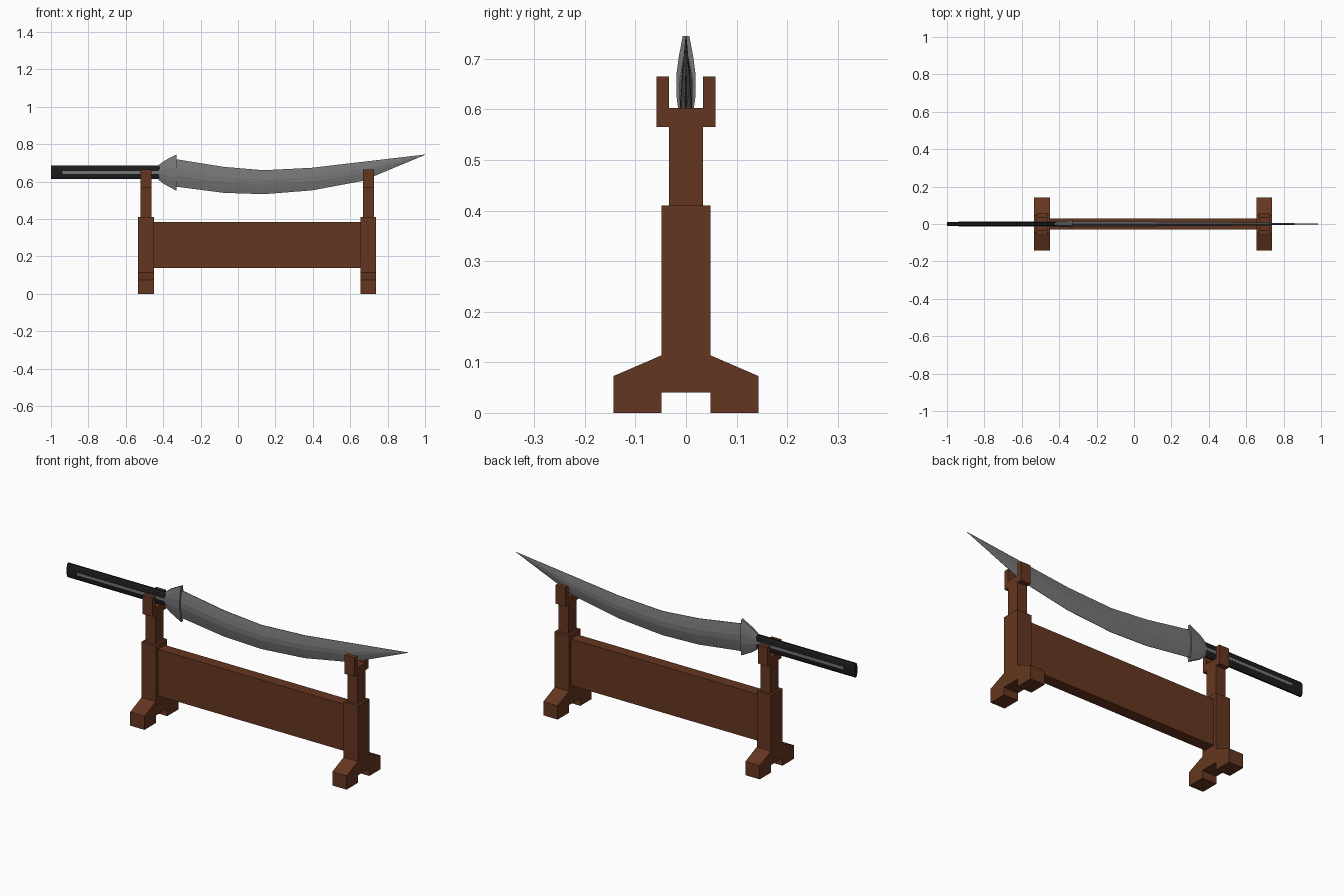
import bpy

if "Cube" in bpy.data.objects:
    bpy.data.objects.remove(bpy.data.objects["Cube"])


def material(name, rgb):
    m = bpy.data.materials.new(name)
    m.diffuse_color = (*rgb, 1)
    m.use_nodes = True
    m.node_tree.nodes["Principled BSDF"].inputs["Base Color"].default_value = m.diffuse_color
    return m


WOOD = material("brown_wood", (0.13, 0.037, 0.014))
STEEL = material("grey_steel", (0.18, 0.18, 0.18))
BLACK = material("black_grip", (0.012, 0.012, 0.012))


def make(name, verts, faces, mat):
    me = bpy.data.meshes.new(name)
    me.from_pydata(verts, [], faces)
    me.materials.append(mat)
    ob = bpy.data.objects.new(name, me)
    bpy.context.collection.objects.link(ob)
    return ob


def loft(name, rings, mat):
    """Skin a list of equal-length vertex rings and cap both ends."""
    n = len(rings[0])
    verts = [v for r in rings for v in r]
    faces = [tuple(range(n))[::-1], tuple(range(len(verts) - n, len(verts)))]
    for k in range(len(rings) - 1):
        for i in range(n):
            j = (i + 1) % n
            faces.append((k * n + i, k * n + j, (k + 1) * n + j, (k + 1) * n + i))
    return make(name, verts, faces, mat)


def mirrored(half):
    """Close a half outline (y > 0) with its mirror image."""
    return half + [(-y, z) for y, z in reversed(half)]


def extrude_x(name, half, x0, x1, mat=WOOD):
    pts = mirrored(half)
    return loft(name, [[(x, y, z) for y, z in pts] for x in (x0, x1)], mat)


def sections(name, half, stations, mat):
    """Loft a unit section through (x, z top, z bottom, half thickness)."""
    pts = mirrored(half)
    return loft(name, [[(x, y * t, (a + b) / 2 + z * (a - b) / 2) for y, z in pts]
                       for x, a, b, t in stations], mat)


# Stand: two ends with feet, post, neck and forked cradle
for side, cx in (("left", -0.492), ("right", 0.697)):
    extrude_x(side + "_foot_and_post",
              [(0.048, 0.04), (0.048, 0), (0.143, 0), (0.143, 0.073),
               (0.048, 0.114), (0.048, 0.41)], cx - 0.042, cx + 0.042)
    extrude_x(side + "_neck_and_fork",
              [(0.034, 0.41), (0.034, 0.565), (0.058, 0.565), (0.058, 0.665),
               (0.034, 0.665), (0.034, 0.603)], cx - 0.029, cx + 0.029)

# Board joining the two posts
extrude_x("cross_board", [(0.03, 0.138), (0.03, 0.385)], -0.451, 0.656)

# Grip with an inlaid strip on each face
sections("grip", [(0.4, -1), (0.8, -0.75), (1, -0.35), (1, 0.35), (0.8, 0.75), (0.4, 1)],
         [(-1, 0.687, 0.613, 0.012), (-0.41, 0.687, 0.613, 0.012)], BLACK)
extrude_x("grip_strip", [(0.013, 0.642), (0.013, 0.656)], -0.937, -0.415, STEEL)

# Flared collar between grip and blade
LENS = [(0.33, -1), (0.72, -0.6), (0.95, -0.25), (0.95, 0.25), (0.72, 0.6), (0.33, 1)]
sections("collar", LENS, [(-0.424, 0.689, 0.609, 0.013), (-0.395, 0.711, 0.587, 0.016),
                          (-0.33, 0.745, 0.552, 0.0195)], STEEL)

# Curved blade tapering to a point
BLADE = [(0.1, -1), (0.6, -0.6), (1, -0.2), (1, 0.2), (0.6, 0.6), (0.1, 1)]
sections("blade", BLADE,
         [(-0.345, 0.722, 0.575, 0.0125), (-0.076, 0.679, 0.54, 0.0125),
          (0.137, 0.661, 0.533, 0.012), (0.394, 0.674, 0.553, 0.0105),
          (0.667, 0.706, 0.604, 0.008), (1, 0.745, 0.743, 0.001)], STEEL)
